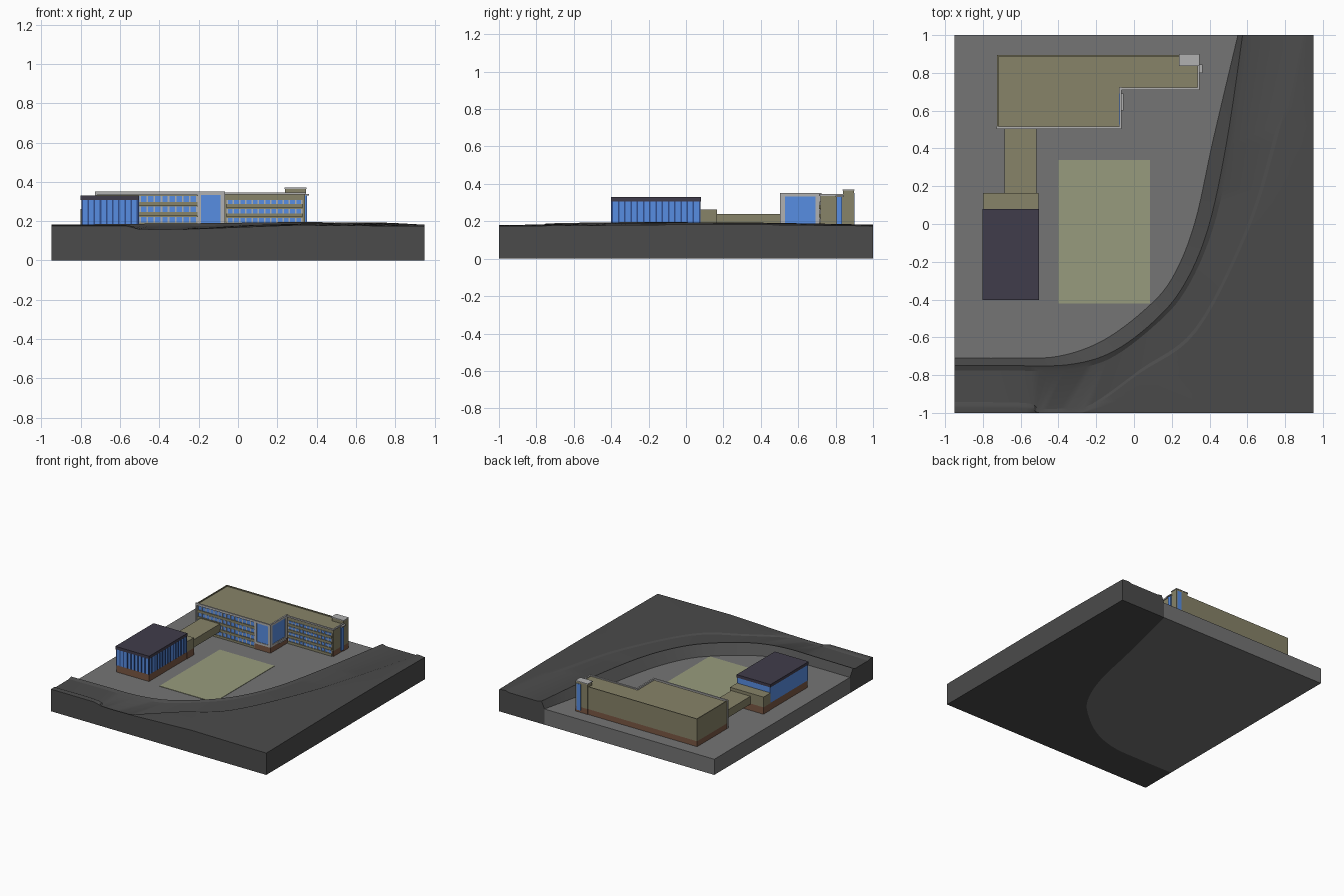
import bpy, bmesh, math
from mathutils import Vector

if "Cube" in bpy.data.objects:
    bpy.data.objects.remove(bpy.data.objects["Cube"])


def mat(name, r, g, b):
    m = bpy.data.materials.new(name)
    m.diffuse_color = tuple((c / 255) ** 2.2 for c in (r, g, b)) + (1,)
    m.use_nodes = True
    m.node_tree.nodes["Principled BSDF"].inputs["Base Color"].default_value = m.diffuse_color
    return m


DARK = mat("dark_ground", 76, 76, 76)
PAVE = mat("paving", 116, 116, 116)
FIELD = mat("field_green", 150, 154, 124)
KHAKI = mat("khaki_wall", 134, 130, 104)
BRICK = mat("brick", 122, 88, 70)
BLUE = mat("blue_glass", 88, 140, 226)
NAVY = mat("dark_blue", 52, 80, 140)
ROOF = mat("dark_roof", 66, 62, 76)
TRIM = mat("pale_trim", 176, 176, 176)


def finish(name, bm, m):
    bmesh.ops.recalc_face_normals(bm, faces=bm.faces[:])
    me = bpy.data.meshes.new(name)
    bm.to_mesh(me)
    bm.free()
    me.materials.append(m)
    ob = bpy.data.objects.new(name, me)
    bpy.context.collection.objects.link(ob)
    return ob


def boxes(name, m, *items):
    """One object from boxes given as (x0, x1, y0, y1, z0, z1)."""
    bm = bmesh.new()
    for x0, x1, y0, y1, z0, z1 in items:
        vs = bmesh.ops.create_cube(bm, size=1)["verts"]
        for v in vs:
            v.co = Vector((x0 if v.co.x < 0 else x1, y0 if v.co.y < 0 else y1,
                           z0 if v.co.z < 0 else z1))
    return finish(name, bm, m)


def prism(name, m, pts, z0, z1):
    bm = bmesh.new()
    f = bm.faces.new([bm.verts.new((x, y, z0)) for x, y in pts])
    top = bmesh.ops.extrude_face_region(bm, geom=[f])["geom"]
    for v in top:
        if isinstance(v, bmesh.types.BMVert):
            v.co.z = z1
    bm.faces.new([v for v in f.verts]) if not f.is_valid else None
    return finish(name, bm, m)


def sample(ctrl, smooth, n=6):
    """Resample control points, straight or Catmull-Rom."""
    p = [Vector(c) for c in ctrl]
    out = []
    for i in range(len(p) - 1):
        a, b, c, d = p[max(i - 1, 0)], p[i], p[i + 1], p[min(i + 2, len(p) - 1)]
        for k in range(n):
            t = k / n
            if smooth:
                q = 0.5 * (2 * b + (c - a) * t + (2 * a - 5 * b + 4 * c - d) * t * t
                           + (3 * b - a - 3 * c + d) * t ** 3)
            else:
                q = b.lerp(c, t)
            out.append(Vector((q.x, max(q.y, -1), q.z)))
    return out + [p[-1]]


# Ground: bank, sunken road and outer land lofted between curved rows
G = 0.125
foot = sample([(-.95, -.71, G), (-.65, -.71, G), (-.4, -.7, G), (-.17, -.62, G), (.05, -.46, G),
               (.2, -.29, G), (.32, 0, G), (.42, .45, G), (.55, 1, G)], True)
crest = sample([(-.95, -.75, .182), (-.65, -.75, .185), (-.35, -.745, .188), (-.12, -.68, .19),
                (.1, -.52, .193), (.26, -.33, .195), (.39, -.03, .195), (.49, .43, .192),
                (.575, 1, .182)], True)
outer = sample([(-.95, -.96, .178), (-.57, -.965, .178), (-.5, -1, .158), (-.28, -1, .158),
                (.03, -.79, .178), (.33, -.57, .187), (.6, -.05, .194), (.75, .42, .19),
                (.89, 1, .18)], True)
edge = sample([(-.95, -1, .176), (-.57, -1, .176), (-.5, -1, .158), (-.28, -1, .158),
               (.3, -1, .18), (.95, -1, .174), (.95, -.05, .182), (.95, .42, .182),
               (.95, 1, .175)], False)


def between(a, b, t, dz):
    return [p.lerp(q, t) - Vector((0, 0, dz)) for p, q in zip(a, b)]


rows = [foot, between(foot, crest, .75, 0), crest, between(crest, outer, .12, .01),
        between(crest, outer, .92, .008), outer, between(outer, edge, .3, -.002), edge]
bm = bmesh.new()
grid = [[bm.verts.new(p) for p in r] for r in rows]
for r, s in zip(grid, grid[1:]):
    for i in range(len(r) - 1):
        bm.faces.new((r[i], s[i], s[i + 1], r[i + 1]))
lower = bm.verts[:]
bottom = bmesh.ops.extrude_face_region(bm, geom=bm.faces[:], use_keep_orig=True)["geom"]
for v in bottom:
    if isinstance(v, bmesh.types.BMVert):
        v.co.z = 0
bmesh.ops.remove_doubles(bm, verts=bm.verts[:], dist=.0003)
land = finish("road_and_banks", bm, DARK)
bpy.context.view_layer.objects.active = land
land.select_set(True)
bpy.ops.object.shade_smooth_by_angle(angle=math.radians(20))

# Campus slab and sports field
prism("campus_slab", PAVE, [(p.x, p.y) for p in foot] + [(-.95, 1)], 0, G)
bm = None
boxes("sports_field", FIELD, (-.4, .085, -.42, .34, G - .003, G + .003))

# Main building: L-shaped plan
L = [(-.725, .515), (-.08, .515), (-.08, .72), (.34, .72), (.34, .895), (-.725, .895)]
prism("main_brick_base", BRICK, L, G, .168)
prism("main_walls", KHAKI, L, .168, .338)
boxes("back_parapet", KHAKI, (-.725, .24, .888, .895, .338, .346), (-.725, -.718, .515, .895, .338, .346))
boxes("front_fascia", TRIM,
      (-.728, -.066, .503, .515, .333, .35), (-.078, -.066, .503, .725, .333, .35),
      (-.07, .345, .71, .722, .335, .346), (.335, .346, .71, .84, .335, .346),
      (-.728, -.718, .503, .517, G, .335))


def facade(name, x0, x1, y, rows, n):
    """Window ribbons with mullions on a wall facing the front."""
    boxes(name + "_glass", BLUE, *[(x0, x1, y - .003, y, a, b) for a, b in rows])
    w = (x1 - x0) / n
    boxes(name + "_mullions", TRIM, *[(x0 + i * w - .004, x0 + i * w + .004, y - .006, y, a, b)
                                      for a, b in rows for i in range(n + 1)])
    boxes(name + "_sills", KHAKI, *[(x0 - .004, x1 + .004, y - .009, y, a - .02, a) for a, b in rows])


facade("left_wing", -.712, -.21, .515, [(.298, .328), (.246, .274), (.194, .222), (.142, .17)], 14)
facade("right_wing", -.055, .325, .72, [(.287, .307), (.24, .262), (.193, .215), (.146, .168)], 12)

# Glazed corner with pale frame
boxes("corner_frame", TRIM,
      (-.205, -.188, .503, .52, .168, .335), (-.088, -.066, .503, .528, .168, .335),
      (-.08, -.066, .692, .72, .168, .335), (-.205, -.066, .503, .52, .168, .185),
      (-.08, -.066, .503, .72, .168, .185))
boxes("corner_glass", BLUE, (-.188, -.088, .507, .516, .185, .333),
      (-.081, -.07, .528, .692, .185, .333))
boxes("corner_base", BRICK, (-.205, -.066, .503, .52, G, .168), (-.08, -.066, .515, .72, G, .168))
boxes("entrance_canopy", TRIM, (-.07, -.056, .6, .69, .165, .178))

# Stair tower at the right end
boxes("stair_tower", KHAKI, (.24, .345, .84, .898, .168, .366))
boxes("tower_base", BRICK, (.24, .345, .84, .898, G, .168))
boxes("tower_cap", TRIM, (.237, .348, .836, .9, .364, .37))
boxes("tower_glass", BLUE, (.3, .338, .89, .901, .14, .35), (.338, .352, .805, .835, .14, .33))
boxes("tower_canopy", TRIM, (.338, .362, .8, .845, .33, .338))

# Sports hall with glazed walls
hall = (-.797, -.508, -.397, .077)
boxes("hall_base", BRICK, hall + (G, .18), (-.8, -.505, .077, .165, G, .18))
boxes("hall_glass", BLUE, hall + (.18, .31))
boxes("hall_roof", ROOF, (-.802, -.503, -.402, .08, .307, .33))
boxes("hall_mullions", NAVY,
      *[(x - .004, x + .004, -.401, -.395, .18, .308) for x in [-.793 + i * .0312 for i in range(10)]],
      *[(-.51, -.504, y - .004, y + .004, .18, .308) for y in [-.393 + i * .0333 for i in range(15)]])
boxes("hall_annex", KHAKI, (-.8, -.505, .077, .165, .18, .262))

# Link bridge between hall and main building
boxes("link_bridge", KHAKI, (-.685, -.515, .16, .52, .175, .238))
